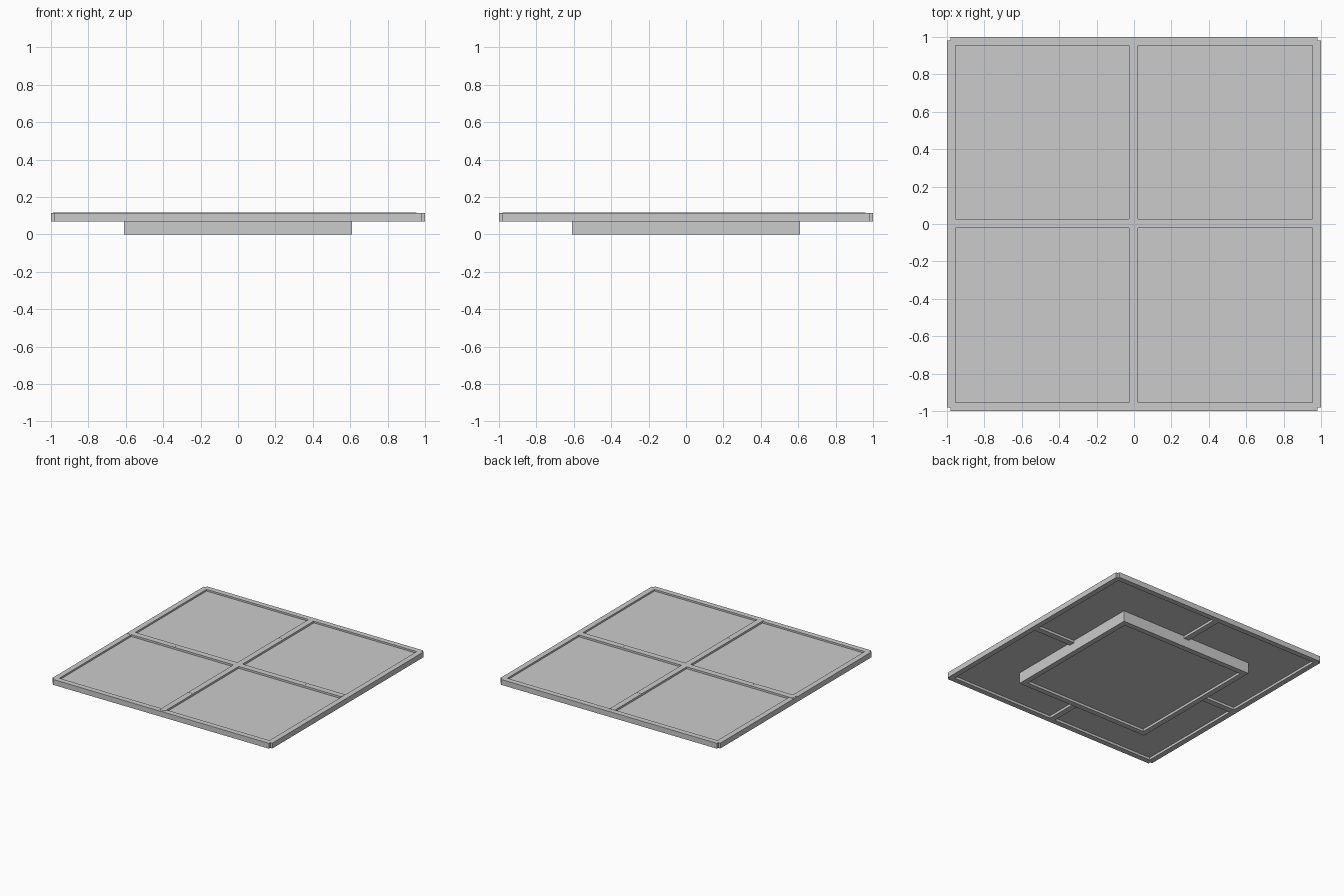
import bpy

if "Cube" in bpy.data.objects:
    bpy.data.objects.remove(bpy.data.objects["Cube"])


def box(name, x0, x1, y0, y1, z0, z1):
    bpy.ops.mesh.primitive_cube_add(size=1, location=((x0 + x1) / 2, (y0 + y1) / 2, (z0 + z1) / 2))
    ob = bpy.context.object
    ob.name = name
    ob.scale = (x1 - x0, y1 - y0, z1 - z0)
    bpy.ops.object.transform_apply(location=False, rotation=False, scale=True)
    return ob


def frame(name, outer, width, z0, z1, notch):
    # four rails; a notch leaves small stepped outer corners
    e, i = outer - notch, outer - width
    for s, side in ((-1, "low"), (1, "high")):
        a, b = sorted((s * outer, s * i))
        box(f"{name}_x_{side}", a, b, -e, e, z0, z1)
        c, d = sorted((s * outer, s * i))
        box(f"{name}_y_{side}", -e, e, c, d, z0, z1)


# upper deck: thin panel inside a raised rim
box("deck_panel", -0.97, 0.97, -0.97, 0.97, 0.09, 0.1)
frame("deck_rim", 1.0, 0.045, 0.07, 0.114, 0.018)

# crossing battens, slightly proud of the rim where they overlap it
box("batten_x", -0.99, 0.955, -0.022, 0.028, 0.07, 0.116)
box("batten_y", -0.026, 0.022, -0.98, 0.96, 0.07, 0.116)

# lower base: shallow square tray
frame("base_rim", 0.61, 0.045, 0.0, 0.092, 0.0)
box("base_panel", -0.59, 0.59, -0.59, 0.59, 0.02, 0.03)

# pegs joining the base to the battens
for s in (-1, 1):
    a, b = sorted((s * 0.565, s * 0.612))
    box("peg_x", a, b, -0.021, 0.027, 0.07, 0.117)
    box("peg_y", -0.025, 0.021, a, b, 0.07, 0.117)
